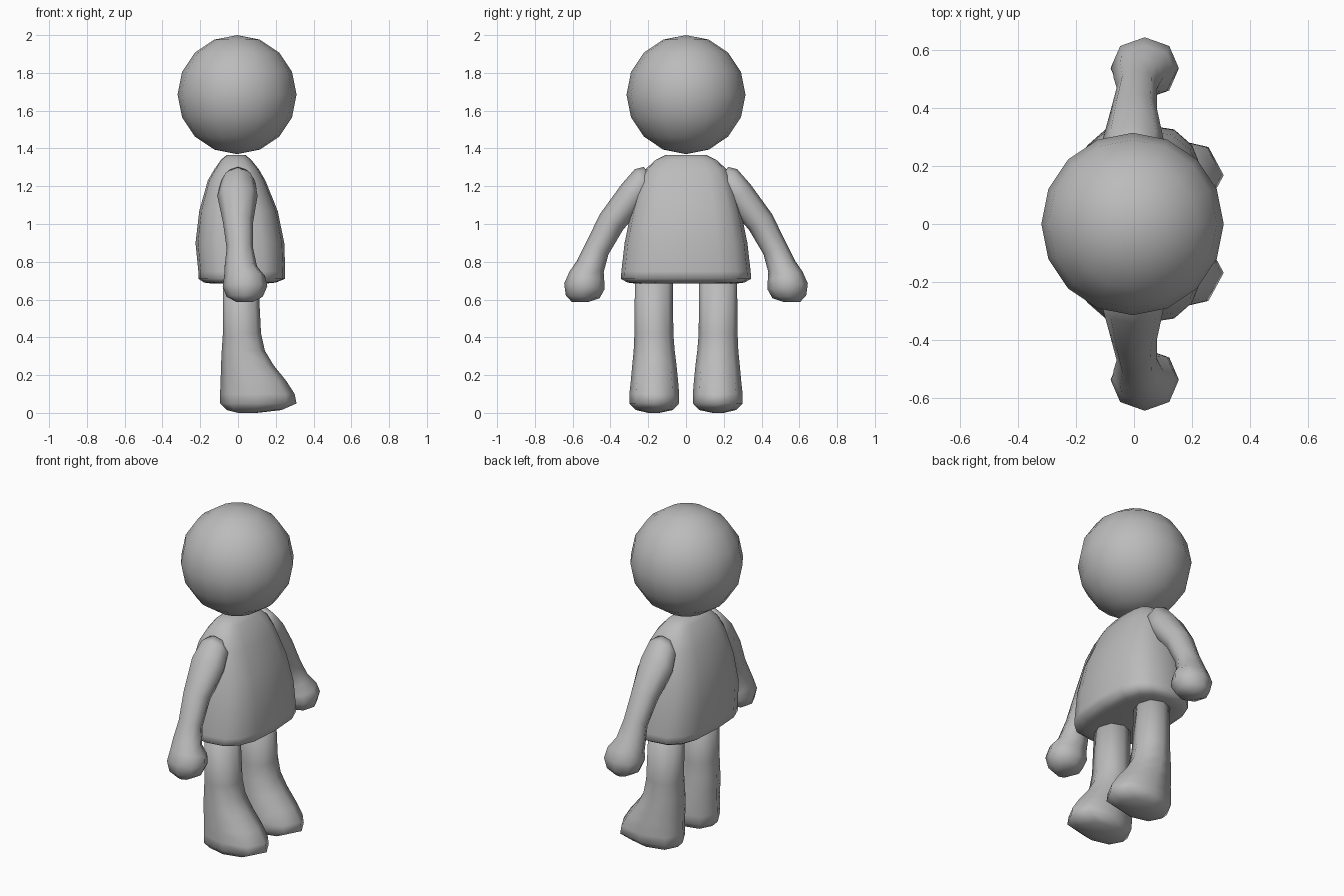
import bpy
import bmesh
from math import sin, cos, tau, radians, copysign

default_cube = bpy.data.objects.get("Cube")
if default_cube:
    bpy.data.objects.remove(default_cube, do_unlink=True)

# Single plain colour for the whole figure
grey = bpy.data.materials.new("plain grey")
colour = (0.5, 0.5, 0.5, 1.0)
grey.use_nodes = True
grey.diffuse_color = colour
grey.node_tree.nodes["Principled BSDF"].inputs["Base Color"].default_value = colour


def finish(name, bm):
    """Turn a bmesh into a smooth shaded, coloured object."""
    bmesh.ops.recalc_face_normals(bm, faces=bm.faces)
    for face in bm.faces:
        face.smooth = True
    mesh = bpy.data.meshes.new(name)
    bm.to_mesh(mesh)
    bm.free()
    mesh.materials.append(grey)
    part = bpy.data.objects.new(name, mesh)
    bpy.context.collection.objects.link(part)
    return part


def superellipse(angle, power):
    """Point on a unit superellipse; power two is a circle."""
    c, s = cos(angle), sin(angle)
    exponent = 2 / power
    return copysign(abs(c) ** exponent, c), copysign(abs(s) ** exponent, s)


def loft(name, rings, sides, power=2.0, side=1):
    """Skin rings of (x, y, z, x radius, cross radius, tilt), capped at both ends."""
    bm = bmesh.new()
    loops = []
    for x, y, z, radius_x, radius_v, tilt in rings:
        lean = radians(tilt)
        loop = []
        for i in range(sides):
            u, v = superellipse(tau * i / sides, power)
            v *= radius_v
            loop.append(bm.verts.new((x + u * radius_x,
                                      side * (y + v * cos(lean)),
                                      z + v * sin(lean))))
        loops.append(loop)
    for lower, upper in zip(loops, loops[1:]):
        for i in range(sides):
            j = (i + 1) % sides
            bm.faces.new((lower[i], lower[j], upper[j], upper[i]))
    bm.faces.new(loops[0])
    bm.faces.new(loops[-1])
    return finish(name, bm)


# Head: round low-poly ball
head = bmesh.new()
bmesh.ops.create_uvsphere(head, u_segments=16, v_segments=8, radius=0.315)
bmesh.ops.translate(head, verts=head.verts, vec=(-0.005, 0, 1.685))
finish("head", head)

# Torso: flared tunic with a rolled hem, listed as z, back x, front x, half width
torso_levels = [
    (0.685, -0.14, 0.15, 0.27),
    (0.69, -0.18, 0.2, 0.31),
    (0.71, -0.21, 0.25, 0.345),
    (0.75, -0.21, 0.25, 0.342),
    (0.9, -0.225, 0.245, 0.325),
    (1.07, -0.205, 0.21, 0.29),
    (1.23, -0.16, 0.145, 0.245),
    (1.29, -0.125, 0.11, 0.215),
    (1.34, -0.09, 0.07, 0.16),
    (1.365, -0.06, 0.04, 0.11),
]
loft("torso", [((a + b) / 2, 0, z, (b - a) / 2, w, 0)
               for z, a, b, w in torso_levels], 16, power=2.9)

# Leg and foot, listed as z, heel x, toe x, inner y, outer y
leg_levels = [
    (0.0, 0.0, 0.1, 0.14, 0.2),
    (0.015, -0.06, 0.23, 0.07, 0.265),
    (0.05, -0.095, 0.31, 0.037, 0.3),
    (0.1, -0.095, 0.3, 0.036, 0.3),
    (0.17, -0.092, 0.255, 0.042, 0.292),
    (0.25, -0.09, 0.19, 0.05, 0.285),
    (0.33, -0.086, 0.142, 0.06, 0.277),
    (0.42, -0.08, 0.122, 0.067, 0.273),
    (0.75, -0.08, 0.105, 0.07, 0.27),
]
leg_rings = [((a + b) / 2, (c + d) / 2, z, (b - a) / 2, (d - c) / 2, 0)
             for z, a, b, c, d in leg_levels]

# Arm and mitten hand, from shoulder to fingertips
arm_rings = [
    (0.0, 0.195, 1.255, 0.055, 0.055, 60),
    (0.0, 0.225, 1.225, 0.09, 0.08, 55),
    (-0.003, 0.285, 1.15, 0.107, 0.082, 45),
    (0.0, 0.395, 1.01, 0.08, 0.074, 34),
    (0.01, 0.47, 0.87, 0.07, 0.067, 27),
    (0.015, 0.507, 0.775, 0.086, 0.077, 22),
    (0.035, 0.525, 0.725, 0.108, 0.095, 14),
    (0.037, 0.538, 0.67, 0.118, 0.108, 8),
    (0.035, 0.547, 0.615, 0.096, 0.09, 5),
    (0.035, 0.56, 0.588, 0.045, 0.045, 0),
]

for label, side in (("near", -1), ("far", 1)):
    loft(label + "_leg", leg_rings, 8, power=2.3, side=side)
    loft(label + "_arm", arm_rings, 8, power=2.1, side=side)
